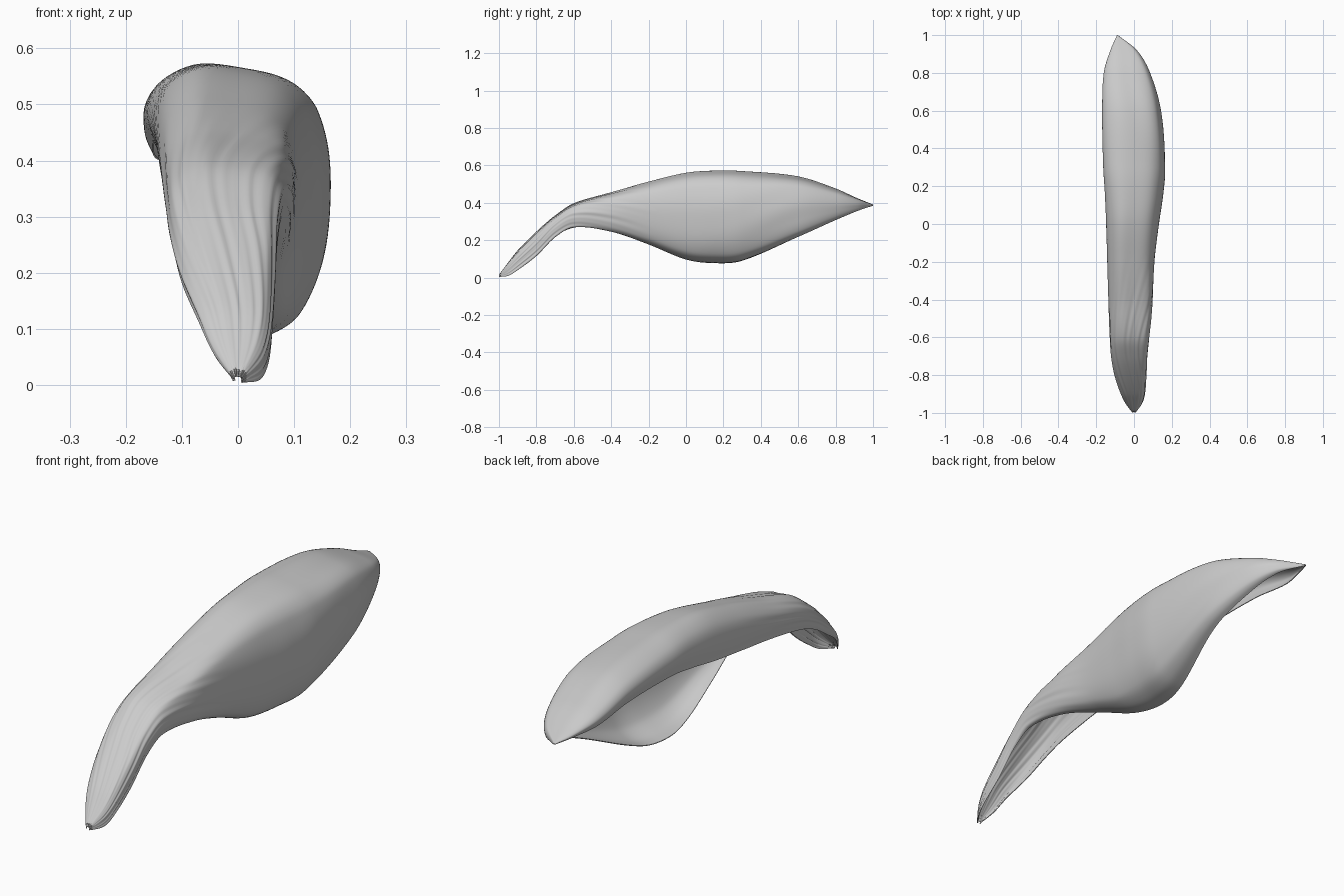
import bpy, math, random
from mathutils import Vector

if "Cube" in bpy.data.objects:
    bpy.data.objects.remove(bpy.data.objects["Cube"])

random.seed(4)

# Stations along the petal: y, left x, left rim z, crest z, right x, right rim x, right rim z
STATIONS = [
    (-1.00, -.008, .008, .016, .008, .007, .004),
    (-.95, -.045, .050, .082, .042, .040, .010),
    (-.90, -.070, .100, .145, .056, .053, .040),
    (-.80, -.102, .165, .245, .064, .057, .115),
    (-.70, -.120, .228, .330, .070, .057, .215),
    (-.60, -.127, .268, .395, .080, .056, .268),
    (-.40, -.135, .310, .455, .098, .046, .245),
    (-.20, -.142, .340, .512, .108, .012, .178),
    (.00, -.148, .370, .560, .132, -.012, .098),
    (.15, -.154, .400, .572, .154, -.028, .078),
    (.30, -.163, .425, .570, .166, -.005, .090),
    (.60, -.168, .430, .540, .142, .060, .218),
    (.80, -.160, .405, .476, .085, .035, .308),
    (.92, -.125, .394, .423, .015, -.01, .358),
    (1.00, -.090, .387, .391, -.086, -.086, .385),
]
ROWS, COLS = 130, 74


def hermite(keys, values, t):
    """Smooth interpolation through values placed at uneven keys."""
    n = len(keys)
    i = max(k for k in range(n - 1) if keys[k] <= t or k == 0)

    def slope(k):
        a, b = max(k - 1, 0), min(k + 1, n - 1)
        return (values[b] - values[a]) / (keys[b] - keys[a])
    h = keys[i + 1] - keys[i]
    u = (t - keys[i]) / h
    return ((2*u**3 - 3*u**2 + 1) * values[i] + (u**3 - 2*u**2 + u) * h * slope(i)
            + (3*u**2 - 2*u**3) * values[i + 1] + (u**3 - u**2) * h * slope(i + 1))


def section(xl, zl, zt, xr, xb, zb):
    """Hooked cross-section: left flap, broad crest, deep right wall, curled-in floor."""
    w, h, f = xr - xl, zt - zb, xr - xb
    return [
        (xl + .05 * w, zl),
        (xl, zl + .45 * (zt - zl)),
        (xl + .07 * w, zt - .22 * (zt - zl)),
        (xl + .27 * w, zt),
        (xl + .55 * w, zt - .02 * h),
        (xl + .80 * w, zt - .07 * h),
        (xr - .07 * w, zt - .17 * h),
        (xr, zt - .44 * h),
        (xr - .09 * f, zt - .72 * h),
        (xr - .31 * f, zt - .91 * h),
        (xr - .62 * f, zt - .98 * h),
        (xb, zb),
    ]


# Petal sheet lofted through the sections
ys = [s[0] for s in STATIONS]
verts, faces = [], []
phase = [random.uniform(0, 6.28) for _ in range(3)]
for r in range(ROWS + 1):
    y = -math.cos(math.pi * r / ROWS) * .4 + (2 * r / ROWS - 1) * .6
    y = max(-1, min(1, y))
    pts = section(*[hermite(ys, [s[k] for s in STATIONS], y) for k in range(1, 7)])
    dist = [0]
    for a, b in zip(pts, pts[1:]):
        dist.append(dist[-1] + max(math.dist(a, b), 1e-5))
    stem = max(0, min(1, (-.15 - y) / .4)) * min(1, (y + 1) / .1)
    belly = max(0, 1 - abs(y - .2) / .7)
    for c in range(COLS + 1):
        v = c / COLS
        x = hermite(dist, [p[0] for p in pts], v * dist[-1])
        z = hermite(dist, [p[1] for p in pts], v * dist[-1])
        # lengthwise creases, stronger on the stem
        n = Vector((x + .02, z - (pts[3][1] + pts[-1][1]) * .5)).normalized()
        d = (.0012 * stem * math.sin(66 * v + 2 * y + phase[0])
             + .0008 * stem * math.sin(103 * v - 3 * y + phase[1])
             + .0012 * belly * math.sin(31 * v + 5 * y + phase[2]))
        # frayed stem end
        fray = random.uniform(0, .006) if r == 0 else 0
        verts.append((x + n.x * d, y + fray, max(0, z + n.y * d)))
for r in range(ROWS):
    for c in range(COLS):
        a = r * (COLS + 1) + c
        faces.append((a, a + 1, a + COLS + 2, a + COLS + 1))

mesh = bpy.data.meshes.new("petal")
mesh.from_pydata(verts, [], faces)
petal = bpy.data.objects.new("petal", mesh)
bpy.context.collection.objects.link(petal)
bpy.context.view_layer.objects.active = petal
petal.select_set(True)

# Thin the sheet inward and smooth it
solid = petal.modifiers.new("thickness", 'SOLIDIFY')
solid.thickness = .003
solid.offset = -1
bpy.ops.object.modifier_apply(modifier="thickness")
bpy.ops.object.shade_smooth_by_angle(angle=math.radians(50))
